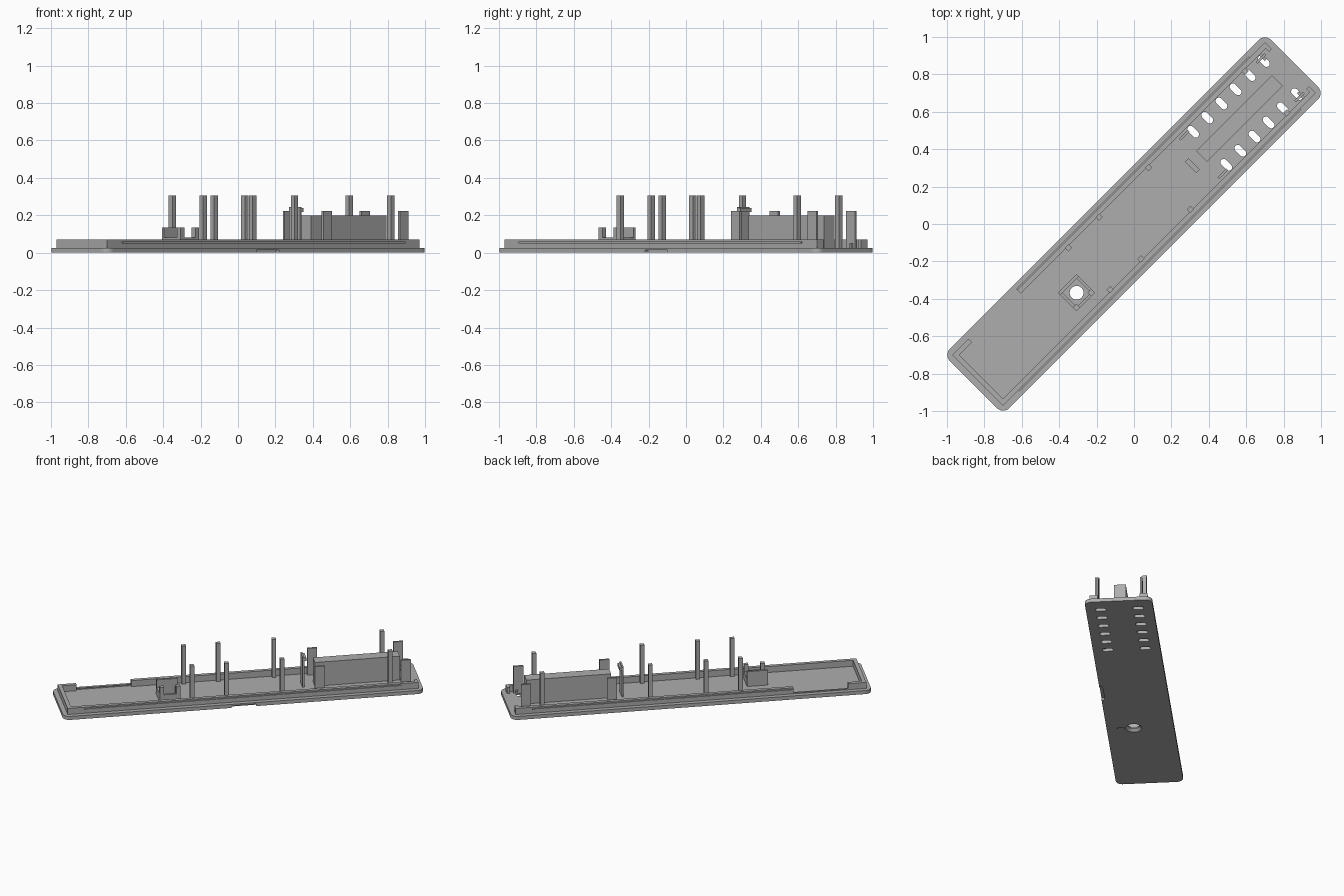
import bpy, bmesh, math
from mathutils import Matrix

cube = bpy.data.objects.get("Cube")
if cube:
    bpy.data.objects.remove(cube, do_unlink=True)

grey = bpy.data.materials.new("mid grey")
grey.use_nodes = True
COLOUR = (0.42, 0.42, 0.42, 1)
grey.diffuse_color = COLOUR
grey.node_tree.nodes["Principled BSDF"].inputs["Base Color"].default_value = COLOUR

L, W, T = 1.214, 0.224, 0.026        # plate half length, half width, thickness
TURN = Matrix.Rotation(math.pi / 4, 4, 'Z')


def finish(name, bm):
    """Turn a bmesh into an object lying along the diagonal."""
    bmesh.ops.recalc_face_normals(bm, faces=bm.faces)
    bm.transform(TURN)
    mesh = bpy.data.meshes.new(name)
    bm.to_mesh(mesh)
    bm.free()
    mesh.materials.append(grey)
    ob = bpy.data.objects.new(name, mesh)
    bpy.context.collection.objects.link(ob)
    return ob


def add_box(bm, u0, u1, v0, v1, z0, z1):
    m = Matrix.Translation(((u0 + u1) / 2, (v0 + v1) / 2, (z0 + z1) / 2))
    m = m @ Matrix.Diagonal((u1 - u0, v1 - v0, z1 - z0, 1))
    bmesh.ops.create_cube(bm, size=1, matrix=m)


def box(name, *dims):
    bm = bmesh.new()
    add_box(bm, *dims)
    return finish(name, bm)


def add_rounded(bm, u, v, hu, hv, r, z0, z1, steps=8):
    """Extruded rectangle with rounded corners."""
    pts = []
    for k, (sx, sy) in enumerate(((1, 1), (-1, 1), (-1, -1), (1, -1))):
        for i in range(steps + 1):
            a = (k + i / steps) * math.pi / 2
            pts.append((u + sx * (hu - r) + r * math.cos(a),
                        v + sy * (hv - r) + r * math.sin(a), z0))
    face = bm.faces.new([bm.verts.new(p) for p in pts])
    bmesh.ops.remove_doubles(bm, verts=face.verts[:], dist=1e-5)
    bm.faces.ensure_lookup_table()
    ext = bmesh.ops.extrude_face_region(bm, geom=[bm.faces[-1]])
    top = [e for e in ext["geom"] if isinstance(e, bmesh.types.BMVert)]
    bmesh.ops.translate(bm, verts=top, vec=(0, 0, z1 - z0))


def cut(target, name, bm):
    cutter = finish(name, bm)
    cutter.hide_render = True
    mod = target.modifiers.new(name, 'BOOLEAN')
    mod.operation, mod.solver, mod.object = 'DIFFERENCE', 'EXACT', cutter
    bpy.context.view_layer.objects.active = target
    bpy.ops.object.modifier_apply(modifier=name)
    bpy.data.objects.remove(cutter, do_unlink=True)


# Base plate
bm = bmesh.new()
add_rounded(bm, 0, 0, L, W, 0.045, 0, T)
base = finish("base_plate", bm)

# Vent slots in two rows
bm = bmesh.new()
for i in range(6):
    for s in (-1, 1):
        add_rounded(bm, 0.572 + i * 0.107, s * 0.125, 0.018, 0.037, 0.0179, -0.05, 0.1)
cut(base, "vent_cutter", bm)

# Lamp hole with countersink, finger notch and underside groove
LU, LV = -0.477, -0.043
bm = bmesh.new()
bmesh.ops.create_cone(bm, cap_ends=True, segments=32, radius1=0.037, radius2=0.037,
                      depth=0.2, matrix=Matrix.Translation((LU, LV, 0)))
cut(base, "hole_cutter", bm)
bm = bmesh.new()
bmesh.ops.create_cone(bm, cap_ends=True, segments=32, radius1=0.062, radius2=0.036,
                      depth=0.026, matrix=Matrix.Translation((LU, LV, 0.005)))
cut(base, "countersink_cutter", bm)
bm = bmesh.new()
add_box(bm, -0.085, 0.085, -W - 0.05, -W + 0.022, -0.05, 0.015)
add_box(bm, LU - 0.012, LU + 0.012, LV - 0.11, LV - 0.066, -0.05, 0.007)
cut(base, "notch_cutter", bm)

# Raised rim: outer and inner faces
WO, WI, LO, Z0, Z1 = 0.192, 0.166, 1.182, 0.02, 0.07
GAP0, GAP1 = -1.06, -0.69
box("rim_right", -LO, LO, -WO, -WI, Z0, Z1)
box("rim_left_long", GAP1, LO, WI, WO, Z0, Z1)
box("rim_left_short", -LO, GAP0, WI, WO, Z0, Z1)
box("rim_left_low", GAP0, GAP1, WO - 0.01, WO, Z0, 0.034)
box("rim_near_end", -LO, -LO + 0.026, -WI, WI, Z0, Z1)
for side, s in (("left", 1), ("right", -1)):
    lo, hi = sorted((s * (WI - 0.025), s * WI))
    box("rim_return_" + side, LO - 0.02, LO, lo, hi, Z0, Z1)

# Snap ribs on the outside of the rim
box("snap_rib_right", -1.068, 1.068, -WO - 0.007, -WO, 0.05, 0.06)
box("snap_rib_left", GAP1, 1.068, WO, WO + 0.007, 0.05, 0.06)

# Tall square posts in mirrored pairs
for i, u in enumerate((-0.339, -0.106, 0.269, 0.998)):
    for side, s in (("left", 1), ("right", -1)):
        v = s * 0.158
        box(f"post_{side}_{i + 1}", u - 0.014, u + 0.014, v - 0.014, v + 0.014, Z0, 0.305)

# Battery block
box("battery_block", 0.512, 1.084, -0.04, 0.04, Z0, 0.2)

# Thin guide plates beside the block, the far pair with a low cross rib
for end, u in (("near", 0.525), ("far", 1.105)):
    for side, s in (("left", 1), ("right", -1)):
        v = s * 0.146
        box(f"guide_{end}_{side}", u - 0.033, u + 0.033, v - 0.007, v + 0.007, Z0, 0.222)
        if end == "far":
            box(f"guide_rib_{side}", u + 0.006, u + 0.02, v - 0.024, v + 0.024, Z0, 0.05)

# Snap hook in front of the block
box("hook_stem", 0.428, 0.44, -0.042, 0.042, Z0, 0.245)
box("hook_lip", 0.44, 0.455, -0.042, 0.042, 0.218, 0.238)

# Lamp socket: one tall wall, three low walls, two corner posts
R, TH = 0.07, 0.016
box("socket_back", LU - R, LU + R, LV + R - TH, LV + R, Z0, 0.135)
box("socket_front", LU - R, LU + R, LV - R, LV - R + TH, Z0, 0.08)
for name, s in (("near", -1), ("far", 1)):
    lo, hi = sorted((LU + s * R, LU + s * (R - TH)))
    box("socket_side_" + name, lo, hi, LV - R, LV + R, Z0, 0.08)
    lo, hi = sorted((LU + s * R, LU + s * (R - 0.028)))
    box("socket_post_" + name, lo, hi, LV - R, LV - R + 0.028, Z0, 0.135)
